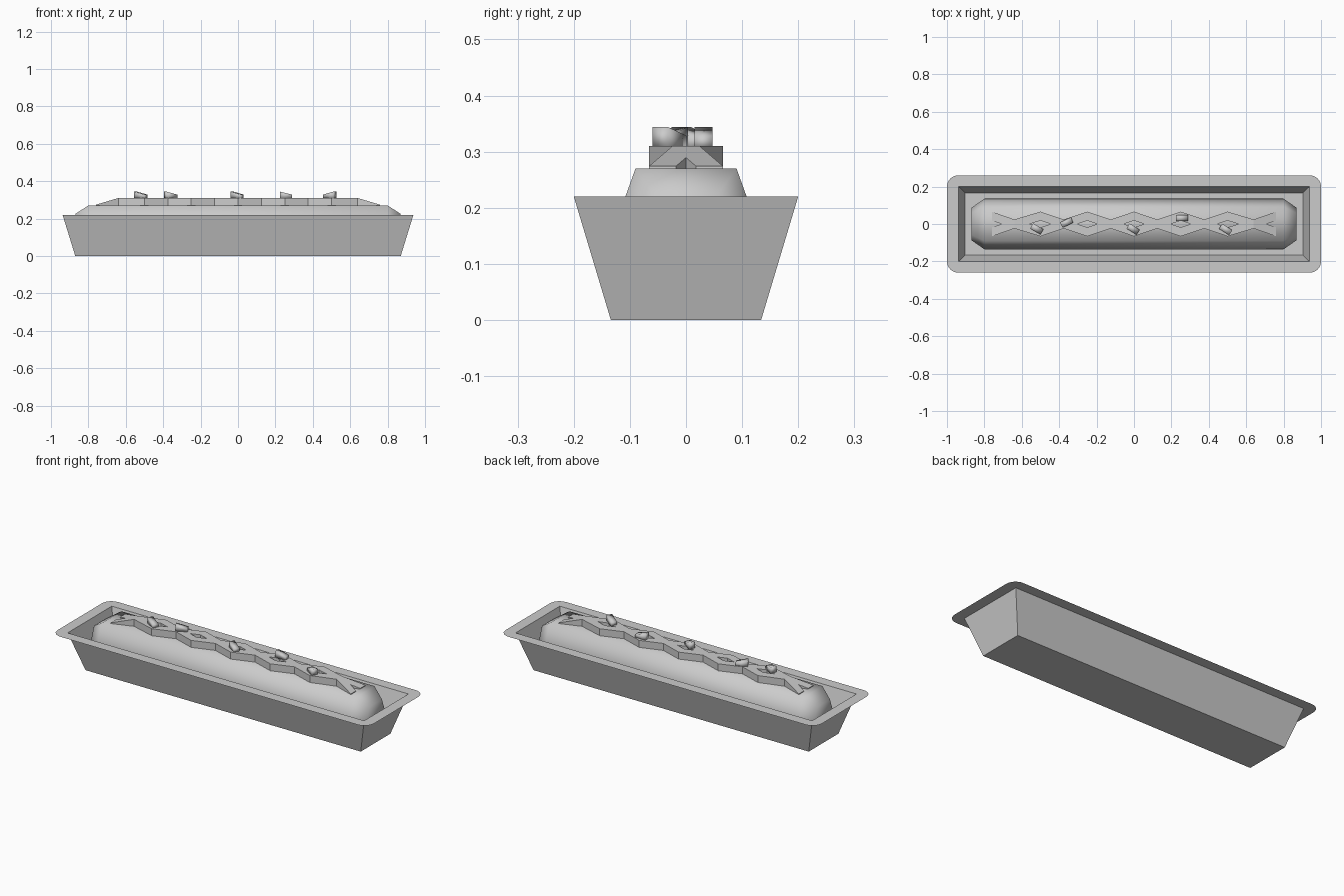
import bpy, bmesh, math
from mathutils import Matrix

if "Cube" in bpy.data.objects:
    bpy.data.objects.remove(bpy.data.objects["Cube"])


def loft(name, rings, cap_start=True, cap_end=True, smooth=False):
    """Skin equal-length closed rings into one mesh object."""
    bm = bmesh.new()
    loops = [[bm.verts.new(p) for p in r] for r in rings]
    n = len(rings[0])
    for a, b in zip(loops, loops[1:]):
        for i in range(n):
            j = (i + 1) % n
            bm.faces.new((a[i], a[j], b[j], b[i]))
    if cap_start:
        bm.faces.new(loops[0][::-1])
    if cap_end:
        bm.faces.new(loops[-1])
    bmesh.ops.remove_doubles(bm, verts=bm.verts, dist=1e-5)
    bmesh.ops.recalc_face_normals(bm, faces=bm.faces)
    for f in bm.faces:
        f.smooth = smooth
    me = bpy.data.meshes.new(name)
    bm.to_mesh(me)
    bm.free()
    ob = bpy.data.objects.new(name, me)
    bpy.context.collection.objects.link(ob)
    return ob


def rect(x, y, z, r=0.0, seg=6):
    """Rectangle ring with optional corner radius; r = 0 repeats the corners."""
    pts = []
    for k, (sx, sy) in enumerate(((1, 1), (-1, 1), (-1, -1), (1, -1))):
        for i in range(seg + 1):
            a = math.radians(90 * k + 90 * i / seg)
            pts.append((sx * (x - r) + r * math.cos(a), sy * (y - r) + r * math.sin(a), z))
    return pts


# Tray: thin flat rim, sloping walls, closed bottom
loft("tray", [rect(1.0, 0.26, 0.22, 0.06), rect(0.938, 0.2, 0.22), rect(0.87, 0.134, 0)],
     cap_start=False)

# Flat bed inside the tray
loft("tray_bed", [rect(0.904, 0.167, 0.11)] * 1, cap_start=False)

# Sausage: faceted round body with tapered ends, smooth shaded
section = [(0.09, 0.125), (-0.09, 0.125), (-0.135, 0), (-0.09, -0.125), (0.09, -0.125), (0.135, 0)]
loft("sausage", [[(x, y * s, 0.145 + z * s) for y, z in section]
                 for x, s in ((-0.87, 0.64), (-0.80, 1), (0.80, 1), (0.87, 0.64))], smooth=True)

# Two crossing zigzag sauce ribbons, thinning at both ends
amp, half = 0.042, 0.024
for name, side in (("sauce_ribbon_a", 1), ("sauce_ribbon_b", -1)):
    path = [(-0.76, amp, 0.274), (-0.64, 0, 0.31)]
    path += [(0.25 * k, amp * (1 if k % 2 else -1), 0.31) for k in range(-2, 3)]
    path += [(0.64, 0, 0.31), (0.76, amp, 0.274)]
    loft(name, [[(x, side * y - half, 0.265), (x, side * y + half, 0.265),
                 (x, side * y + half, top), (x, side * y - half, top)] for x, y, top in path])

# Chopped topping pieces with slanted tops
pieces = ((-0.52, -0.026, -30, 1), (-0.36, 0.008, 25, 1), (-0.005, -0.027, -32, 1),
          (0.257, 0.031, 0, 1), (0.49, -0.029, -32, -1))
for i, (x, y, ang, s) in enumerate(pieces):
    ob = loft(f"topping_{i + 1}",
              [[(px, -0.016, 0), (px, 0.016, 0), (px, 0.016, h), (px, -0.016, h)]
               for px, h in ((-0.032 * s, 0.038), (0.032 * s, 0.022))], smooth=True)
    ob.data.transform(Matrix.Translation((x, y, 0.306)) @ Matrix.Rotation(math.radians(ang), 4, 'Z'))
